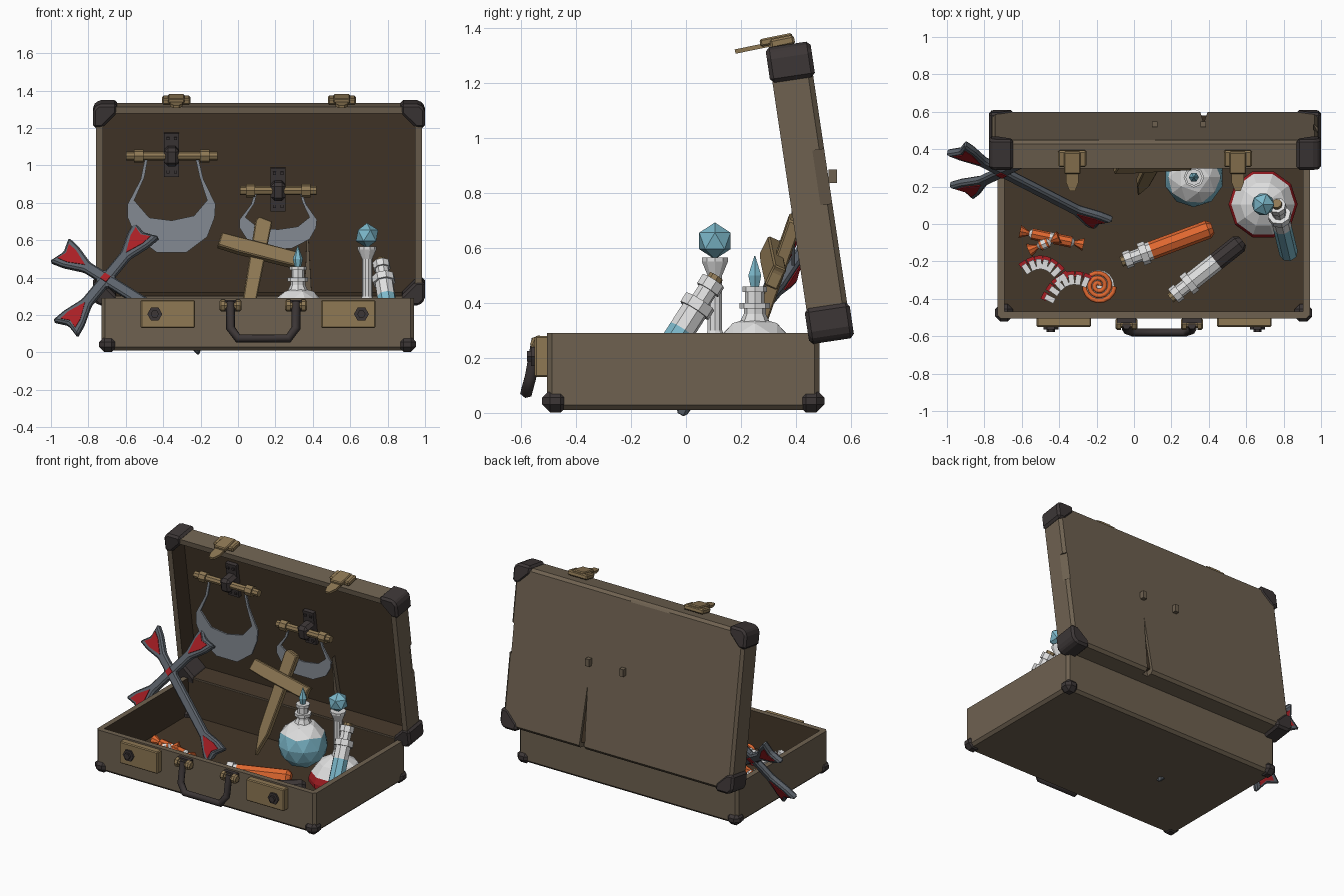
import bpy, bmesh, math
from mathutils import Matrix, Vector

if "Cube" in bpy.data.objects:
    bpy.data.objects.remove(bpy.data.objects["Cube"])

def lin(c):
    c /= 255
    return c / 12.92 if c <= .04045 else ((c + .055) / 1.055) ** 2.4

COL = dict(case=(110, 97, 80), lining=(68, 55, 41), brass=(142, 120, 84), dark=(60, 54, 54),
           steel=(132, 138, 146), slate=(92, 99, 107), red=(168, 30, 36), blue=(124, 184, 202),
           white=(222, 222, 222), orange=(224, 104, 48))
MAT = {}
for k, c in COL.items():
    MAT[k] = bpy.data.materials.new(k)
    MAT[k].diffuse_color = (*[lin(v) for v in c], 1)
I = Matrix.Identity(4)
T = Matrix.Translation

def finish(bm, name, mats, M=I):
    bmesh.ops.recalc_face_normals(bm, faces=bm.faces)
    me = bpy.data.meshes.new(name)
    bm.to_mesh(me)
    bm.free()
    for m in mats:
        me.materials.append(MAT[m])
    ob = bpy.data.objects.new(name, me)
    ob.matrix_world = M
    bpy.context.collection.objects.link(ob)
    return ob

def add_box(bm, loc, size, mi=0, rot=0):
    S = T(loc) @ Matrix.Rotation(rot, 4, 'Z') @ Matrix.Diagonal((*size, 1))
    for v in bmesh.ops.create_cube(bm, size=1, matrix=S)['verts']:
        for f in v.link_faces:
            f.material_index = mi

def box(name, loc, size, mat, M=I, bevel=0):
    bm = bmesh.new()
    add_box(bm, loc, size)
    if bevel:
        bmesh.ops.bevel(bm, geom=bm.edges[:], offset=bevel, segments=1, affect='EDGES')
    return finish(bm, name, [mat], M)

def plate(name, pts, thick, mat, M=I, bevel=0):
    bm = bmesh.new()
    f = bm.faces.new([bm.verts.new((x, y, -thick / 2)) for x, y in pts])
    ex = bmesh.ops.extrude_face_region(bm, geom=[f])['geom']
    bmesh.ops.translate(bm, vec=(0, 0, thick), verts=[v for v in ex if isinstance(v, bmesh.types.BMVert)])
    if bevel:
        bmesh.ops.bevel(bm, geom=bm.edges[:], offset=bevel, segments=1, affect='EDGES')
    return finish(bm, name, [mat], M)

def lathe(name, prof, segs, M=I, n=8):
    # prof: (radius, height) rings; segs: colour of each band
    bm = bmesh.new()
    mats = list(dict.fromkeys(segs))
    rings = [[bm.verts.new((r * math.cos(2 * math.pi * i / n), r * math.sin(2 * math.pi * i / n), z))
              for i in range(n)] for r, z in prof]
    for a, b, s in zip(rings, rings[1:], segs):
        for i in range(n):
            j = (i + 1) % n
            bm.faces.new((a[i], a[j], b[j], b[i])).material_index = mats.index(s)
    bm.faces.new(rings[0]).material_index = mats.index(segs[0])
    bm.faces.new(rings[-1]).material_index = mats.index(segs[-1])
    return finish(bm, name, mats, M)

def along(a, b):
    d = Vector(b) - Vector(a)
    return T(a) @ d.to_track_quat('Z', 'Y').to_matrix().to_4x4(), d.length

def frame(o, x, y):
    x = Vector(x).normalized()
    z = x.cross(Vector(y)).normalized()
    return T(o) @ Matrix((x, z.cross(x), z)).transposed().to_4x4()

def wire(name, pts, r, mat, res=1):
    cu = bpy.data.curves.new(name, 'CURVE')
    cu.dimensions, cu.bevel_depth, cu.bevel_resolution, cu.use_fill_caps = '3D', r, res, True
    sp = cu.splines.new('POLY')
    sp.points.add(len(pts) - 1)
    for p, q in zip(sp.points, pts):
        p.co = (*q, 1)
    cu.materials.append(MAT[mat])
    ob = bpy.data.objects.new(name, cu)
    bpy.context.collection.objects.link(ob)
    bpy.ops.object.select_all(action='DESELECT')
    ob.select_set(True)
    bpy.context.view_layer.objects.active = ob
    bpy.ops.object.convert(target='MESH')

def tray(name, size, wall, floor, M):
    # box open on local +z, chamfered outside, lined inside
    bm = bmesh.new()
    add_box(bm, (0, 0, 0), size)
    top = size[2] / 2
    ed = [e for e in bm.edges if not all(v.co.z > 0 for v in e.verts)]
    bmesh.ops.bevel(bm, geom=ed, offset=.018, segments=1, affect='EDGES')
    f = max(bm.faces, key=lambda f: f.calc_center_median().z)
    bmesh.ops.inset_region(bm, faces=[f], thickness=wall)
    ex = bmesh.ops.extrude_face_region(bm, geom=[f])['geom']
    if f.is_valid:
        bmesh.ops.delete(bm, geom=[f], context='FACES_ONLY')
    vs = [v for v in ex if isinstance(v, bmesh.types.BMVert)]
    bmesh.ops.translate(bm, vec=(0, 0, floor - size[2]), verts=vs)
    for v in vs:
        for g in v.link_faces:
            g.material_index = 1
    return finish(bm, name, ['case', 'lining'], M)

# case base and its corner caps
CX = .105
tray('case_base', (1.67, .99, .28), .04, .025, T((CX, -.01, .15)))
for sx in (-1, 1):
    for sy in (-1, 1):
        box('base_corner', (CX + sx * .8, -.01 + sy * .465, .043), (.095, .095, .082), 'dark', I, .028)

# lid, tilted back, with cracks and dents cut out
LID = T((.112, .45, .80)) @ Matrix.Rotation(math.radians(98.5), 4, 'X')
lid = tray('case_lid', (1.744, 1.06, .15), .04, .018, LID)
cuts = [plate('cutter', [(-.02, -.03), (.025, -.03), (0, .42)], .09, 'case', LID @ T((.26, -.53, -.07))),
        box('cutter', (0, 0, 0), (.3, .08, .05), 'case', LID @ T((-.15, .54, -.085)) @ Matrix.Rotation(.5, 4, 'X')),
        box('cutter', (0, 0, 0), (.05, .2, .07), 'case', LID @ T((.885, .05, -.06)) @ Matrix.Rotation(.5, 4, 'Y'))]
for c in cuts:
    m = lid.modifiers.new('cut', 'BOOLEAN')
    m.operation, m.object, m.solver = 'DIFFERENCE', c, 'EXACT'
    bpy.context.view_layer.objects.active = lid
    bpy.ops.object.modifier_apply(modifier=m.name)
    bpy.data.objects.remove(c)
cap = [(-.13, 0), (-.13, -.05), (-.05, -.13), (0, -.13), (0, -.03), (-.03, 0)]
for sx in (-1, 1):
    for sy in (-1, 1):
        plate('lid_corner', [(sx * (.888 + x), sy * (.545 + y)) for x, y in cap], .165, 'dark', LID, .014)
for x in (.11, .37):
    box('lid_back_stud', (x, .533, .86), (.03, .03, .05), 'case', I)

# latches: plate and knob on the base, hasp on the lid
for x, k, h in ((-.375, -.445, -.33), (.59, .66, .555)):
    box('latch_plate', (x, -.525, .205), (.29, .05, .15), 'brass', I, .006)
    lathe('latch_knob', [(.04, 0), (.04, .015), (.022, .015), (.022, .03)], ['dark'] * 3,
          along((k, -.548, .205), (k, -.6, .205))[0], 6)
    H = T((h, .35, 1.348)) @ Matrix.Rotation(.2, 4, 'X')
    box('hasp_mount', (0, .0, 0), (.15, .09, .035), 'brass', H, .008)
    box('hasp_bridge', (0, -.02, .012), (.09, .12, .028), 'brass', H, .006)
    plate('hasp_tongue', [(-.033, -.02), (-.033, -.13), (-.015, -.175), (.015, -.175), (.033, -.13), (.033, -.02)],
          .016, 'brass', H)

# carrying handle
wire('handle_grip', [(-.04, -.54, .27), (-.04, -.565, .13), (0, -.58, .075), (.27, -.58, .075),
                     (.31, -.565, .13), (.31, -.54, .27)], .024, 'dark')
for x in (-.04, .31):
    lathe('handle_pivot', [(.022, -.06), (.032, -.05), (.032, -.03), (.02, -.03), (.02, .03), (.032, .03),
                           (.032, .05), (.022, .06)], ['brass'] * 7, along((x, -.535, .25), (x + 1, -.535, .25))[0])
    box('handle_mount', (x, -.515, .25), (.1, .03, .06), 'dark')

# rods strapped to the lid with hanging steel crescents
inner = [(-.125, 0), (-.145, -.11), (-.2, -.23), (-.12, -.32), (0, -.335), (.12, -.31), (.19, -.23), (.15, -.11), (.125, 0)]
outer = [(.14, 0), (.17, -.12), (.235, -.25), (.23, -.32), (.19, -.42), (.08, -.5), (-.08, -.5), (-.19, -.42),
         (-.235, -.32), (-.235, -.25), (-.165, -.12), (-.14, 0)]
for x, z, y, half, sx, sz in ((-.355, 1.05, .39, .245, 1, 1.03), (.215, .865, .415, .205, .88, .62)):
    R = along((x, y, z), (x + 1, y, z))[0]
    c = half * .7
    lathe('hanging_rod', [(.024, -half), (.024, -c - .03), (.036, -c - .03), (.036, -c + .02), (.024, -c + .02),
                          (.024, c - .02), (.036, c - .02), (.036, c + .03), (.024, c + .03), (.024, half)],
          ['brass'] * 9, R)
    plate('steel_crescent', [(px * sx, pz * sz) for px, pz in inner + outer], .012, 'steel',
          T((x, y, z)) @ Matrix.Rotation(math.pi / 2, 4, 'X'))
    S = LID @ T((x - .112, (z - .80) / .989, 0))
    box('rod_strap', (0, 0, -.045), (.08, .235, .03), 'dark', S)
    box('rod_strap_loop', (0, 0, 0), (.08, .1, .115), 'dark', S, .02)
    for v in (-.09, .09):
        for u in (-.02, .02):
            box('strap_rivet', (u, v, -.028), (.016, .016, .012), 'dark', S)

# steel cross with flared arms and red inlays
X = frame((-.705, .28, .39), (.545, -.28, -.34), (.235, .105, .275))
pts, arms = [], (.70, .36, .32, .36)
for i, L in enumerate(arms):
    half = [(.03, -.03), (L - .19, -.03), (L - .08, -.07), (L, -.085)]
    for x, y in half + [(L - .03, 0)] + [(a, -b) for a, b in half[:0:-1]]:
        pts.append((Matrix.Rotation(i * math.pi / 2, 2) @ Vector((x, y)))[:])
    plate('cross_inlay', [(L - .18, 0), (L - .085, -.042), (L - .03, -.05), (L - .05, 0), (L - .03, .05), (L - .085, .042)],
          .052, 'red', X @ Matrix.Rotation(i * math.pi / 2, 4, 'Z'))
plate('steel_cross', pts, .044, 'slate', X, .01)
box('cross_centre_inlay', (0, 0, 0), (.04, .04, .056), 'red', X)

# wooden stake cross
W = frame((.02, .17, .05), (.12, .23, .66), (-1, 0, .2))
plate('wooden_stake', [(0, 0), (.16, -.035), (.7, -.045), (.715, .03), (.69, .045), (.17, .035)], .05, 'brass', W, .006)
B = frame((.105, .315, .545), (.41, .02, -.11), (.11, .2, .41))
plate('wooden_crossbar', [(-.215, -.04), (-.1, -.045), (.215, -.04), (.205, .02), (.215, .045), (-.21, .04)],
      .05, 'brass', B, .006)

# round blue flask
bm = bmesh.new()
bmesh.ops.create_icosphere(bm, subdivisions=2, radius=.16)
for f in bm.faces:
    f.material_index = int(f.calc_center_median().z < .08)
finish(bm, 'round_flask', ['white', 'blue'], T((.32, .25, .19)))
lathe('round_flask_neck', [(.065, .31), (.04, .36), (.04, .38), (.055, .38), (.055, .4), (.035, .4), (.035, .44), (.045, .44),
                           (.045, .46)], ['white'] * 8, T((.32, .25, 0)))
lathe('round_flask_stopper', [(.018, .46), (.027, .5), (.002, .57)], ['blue'] * 2, T((.32, .25, 0)), 6)

# wide red flask with a tall neck
lathe('wide_flask', [(.11, .03), (.185, .08), (.185, .11), (.17, .15), (.12, .215), (.04, .26), (.028, .3), (.028, .5),
                     (.05, .55), (.05, .565)], ['red'] * 3 + ['white'] * 6, T((.69, .105, 0)), 10)
bm = bmesh.new()
bmesh.ops.create_icosphere(bm, subdivisions=1, radius=.067)
finish(bm, 'wide_flask_stopper', ['blue'], T((.69, .105, .625)))

# corked tubes
for name, a, b, col, fill in (('leaning_tube', (.83, -.17, .06), (.765, .1, .48), 'blue', .29),
                              ('orange_tube', (.42, -.02, .08), (-.05, -.195, .08), 'orange', .35),
                              ('dark_tube', (.58, -.09, .085), (.21, -.385, .085), 'dark', .18)):
    M, L = along(a, b)
    lathe(name, [(.03, 0), (.05, .025), (.05, fill), (.05, L - .13), (.062, L - .13), (.062, L - .09), (.037, L - .09),
                 (.037, L - .04), (.047, L - .04), (.047, L)], [col] * 2 + ['white'] * 7, M)
    lathe(name + '_cork', [(.028, L - .01), (.028, L + .02)], ['brass'], M)

# wrapped sweets
for a, b in (((-.61, -.04, .07), (-.27, -.11, .07)), ((-.56, -.14, .06), (-.4, -.07, .09))):
    M, L = along(a, b)
    p = [(.035, 0), (.012, .05), (.03, .065), (.03, L / 2 - .012), (.03, L / 2 + .012), (.03, L - .065), (.012, L - .05), (.035, L)]
    lathe('wrapped_sweet', p, ['orange', 'white', 'orange', 'white', 'orange', 'white', 'orange'], M)

# spiral lollipop
lathe('lollipop_disc', [(.085, .045), (.085, .075)], ['white'], T((-.19, -.33, 0)), 16)
wire('lollipop_spiral', [(-.19 + (.008 + .0017 * i) * math.cos(i * .4), -.33 + (.008 + .0017 * i) * math.sin(i * .4), .075)
                         for i in range(48)], .012, 'orange')

# dentures: curved rows of teeth on red gums
for a, m, b in (((-.575, -.24), (-.47, -.17), (-.39, -.29)), ((-.45, -.4), (-.38, -.26), (-.26, -.31))):
    a, m, b = Vector(a), Vector(m), Vector(b)
    bm = bmesh.new()
    for i in range(7):
        t = i / 6
        p = a * (1 - t) ** 2 + m * 2 * t * (1 - t) + b * t * t
        d = ((m - a) * (1 - t) + (b - m) * t).normalized()
        n = Vector((-d.y, d.x))
        r = math.atan2(d.y, d.x)
        q = p + n * .03
        add_box(bm, (p.x, p.y, .075), (.03, .055, .06), 0, r)
        add_box(bm, (q.x, q.y, .06), (.042, .03, .06), 1, r)
    finish(bm, 'denture', ['white', 'red'])

for m in bpy.data.materials:
    if m.users and not m.is_grease_pencil:
        m.use_nodes = True
        m.node_tree.nodes["Principled BSDF"].inputs["Base Color"].default_value = m.diffuse_color
